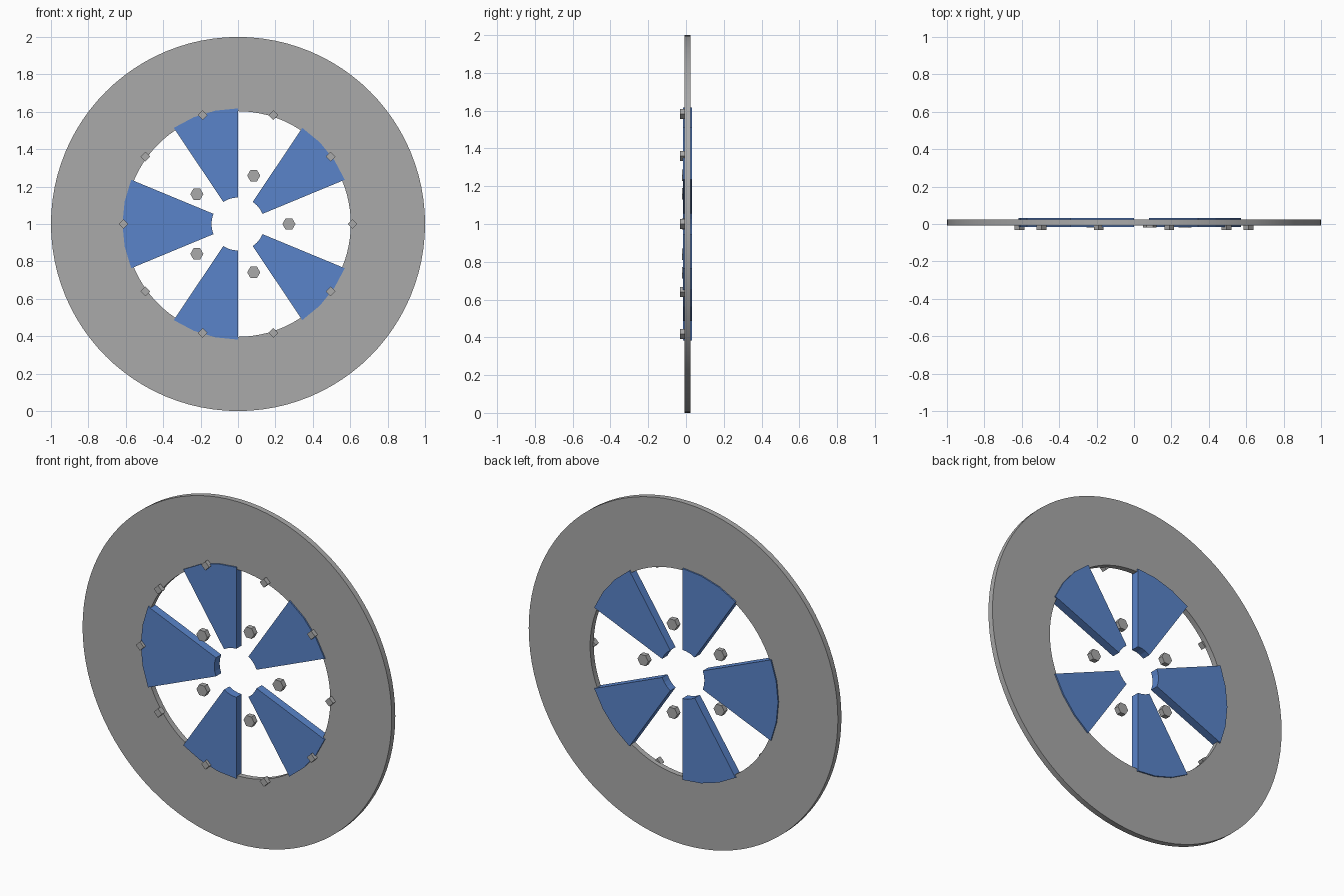
import bpy, bmesh, math

if "Cube" in bpy.data.objects:
    bpy.data.objects.remove(bpy.data.objects["Cube"])

CENTRE_Z = 1.0


def material(name, rgb):
    m = bpy.data.materials.new(name)
    m.diffuse_color = (*rgb, 1.0)
    m.use_nodes = True
    m.node_tree.nodes["Principled BSDF"].inputs["Base Color"].default_value = m.diffuse_color
    return m


GREY = material("grey_metal", (0.40, 0.40, 0.40))
BLUE = material("blue_panel", (0.10, 0.23, 0.59))


def polar(r, deg):
    a = math.radians(deg)
    return r * math.cos(a), r * math.sin(a)


def finish(bm, name, mat, smooth=False):
    bmesh.ops.recalc_face_normals(bm, faces=bm.faces)
    me = bpy.data.meshes.new(name)
    bm.to_mesh(me)
    bm.free()
    me.materials.append(mat)
    ob = bpy.data.objects.new(name, me)
    ob.location.z = CENTRE_Z
    bpy.context.collection.objects.link(ob)
    if smooth:
        bpy.ops.object.select_all(action='DESELECT')
        bpy.context.view_layer.objects.active = ob
        ob.select_set(True)
        bpy.ops.object.shade_smooth_by_angle(angle=math.radians(30))
    return ob


def prism(name, outline, y0, y1, mat):
    """Closed x-z outline extruded from y0 to y1."""
    bm = bmesh.new()
    front = [bm.verts.new((x, y0, z)) for x, z in outline]
    back = [bm.verts.new((x, y1, z)) for x, z in outline]
    n = len(outline)
    bm.faces.new(front)
    bm.faces.new(back[::-1])
    for i in range(n):
        j = (i + 1) % n
        bm.faces.new((front[i], back[i], back[j], front[j]))
    return finish(bm, name, mat)


def ring(name, r_in, r_out, y0, y1, segs, mat):
    """Flat ring with a rectangular section."""
    bm = bmesh.new()
    loops = []
    for i in range(segs):
        (xi, zi), (xo, zo) = polar(r_in, 360 * i / segs), polar(r_out, 360 * i / segs)
        loops.append([bm.verts.new(c) for c in
                      ((xi, y0, zi), (xo, y0, zo), (xo, y1, zo), (xi, y1, zi))])
    for i in range(segs):
        a, b = loops[i], loops[(i + 1) % segs]
        for k in range(4):
            m = (k + 1) % 4
            bm.faces.new((a[k], a[m], b[m], b[k]))
    return finish(bm, name, mat, smooth=True)


# Outer ring
ring("outer_ring", 0.603, 1.0, -0.008, 0.025, 96, GREY)

# Blue wedge panels, cut on steps of a 32-sided circle
STEP = 360 / 32
for k, (a, b) in enumerate(((2, 5), (8, 11), (14, 18), (21, 24), (27, 30))):
    outer = [polar(0.618, s * STEP) for s in range(a, b + 1)]
    inner = [polar(0.142, s * STEP) for s in range(b, a - 1, -1)]
    prism(f"wedge_panel_{k + 1}", outer + inner, -0.016, 0.033, BLUE)


def bolts(name, count, circle_r, bolt_r, sides, y0, y1):
    for k in range(count):
        cx, cz = polar(circle_r, 360 * k / count)
        pts = [polar(bolt_r, 360 * s / sides) for s in range(sides)]
        prism(f"{name}_{k + 1}", [(cx + x, cz + z) for x, z in pts], y0, y1, GREY)


# Square studs around the hole edge, hexagonal nuts around the centre
bolts("rim_stud", 10, 0.612, 0.026, 4, -0.033, -0.001)
bolts("centre_nut", 5, 0.272, 0.035, 6, -0.020, 0.010)
